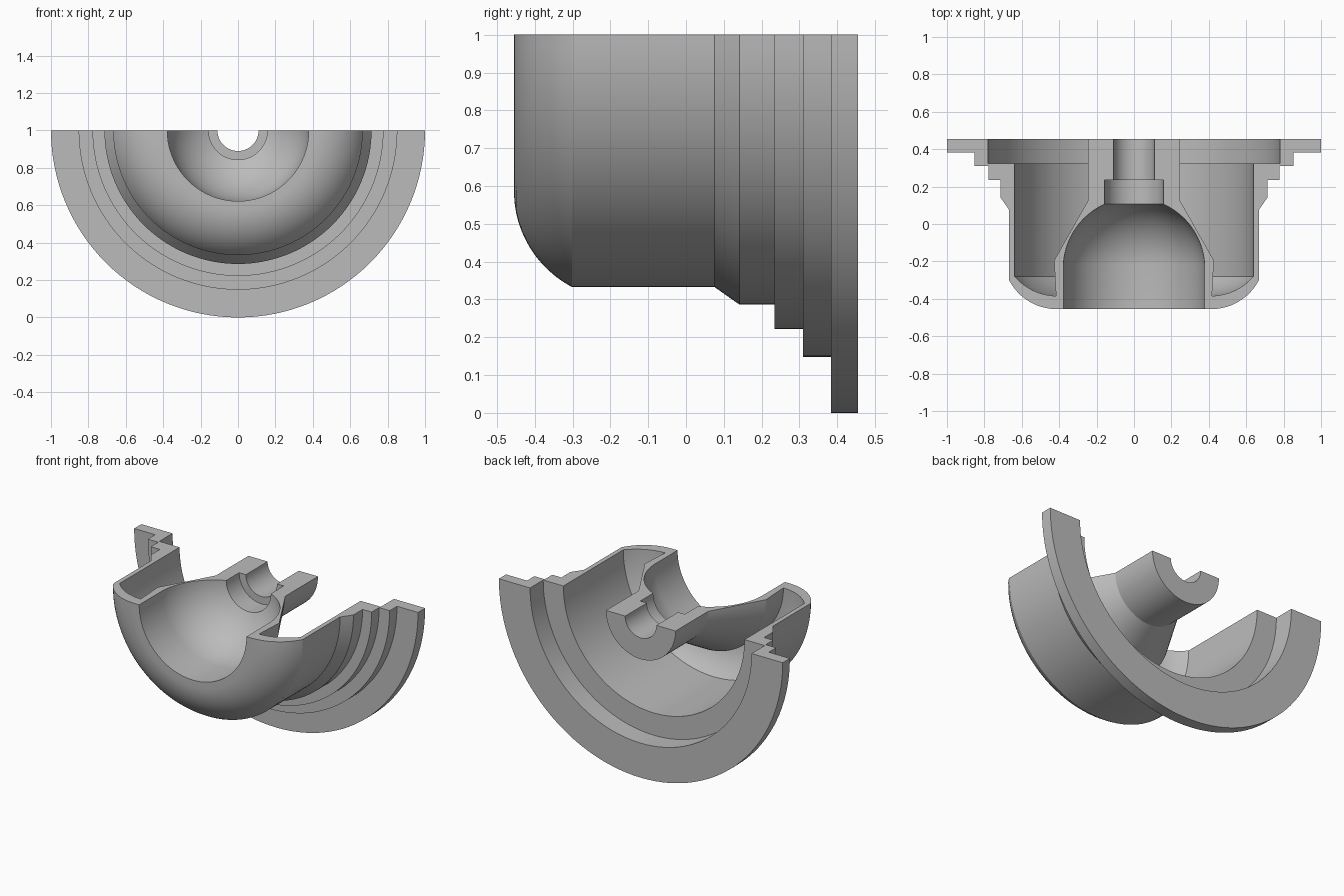
import bpy
import bmesh
from math import sin, cos, pi, atan2

old = bpy.data.objects.get("Cube")
if old:
    bpy.data.objects.remove(old, do_unlink=True)

SEGMENTS = 64
AXIS_Z = 1.0


def arc(centre, start, end, steps):
    """Points from start to end round centre, blending the two radii."""
    (cr, cy), pts = centre, []
    a, b = [atan2(p[1] - cy, p[0] - cr) for p in (start, end)]
    ra, rb = [((p[0] - cr) ** 2 + (p[1] - cy) ** 2) ** 0.5 for p in (start, end)]
    for i in range(steps + 1):
        t = i / steps
        ang, rad = a + (b - a) * t, ra + (rb - ra) * t
        pts.append((cr + rad * cos(ang), cy + rad * sin(ang)))
    return pts


def half_turn(name, profile, material):
    """Sweep a closed (radius, y) section through the lower half turn."""
    bm = bmesh.new()
    rings = []
    for i in range(SEGMENTS + 1):
        a = pi * i / SEGMENTS
        rings.append([bm.verts.new((r * cos(a), y, AXIS_Z - r * sin(a)))
                      for r, y in profile])
    n = len(profile)
    for p, q in zip(rings, rings[1:]):
        for j in range(n):
            k = (j + 1) % n
            bm.faces.new((p[j], p[k], q[k], q[j]))
    # Flat cut faces
    bm.faces.new(rings[0])
    bm.faces.new(rings[-1][::-1])
    bmesh.ops.recalc_face_normals(bm, faces=bm.faces)
    mesh = bpy.data.meshes.new(name)
    bm.to_mesh(mesh)
    bm.free()
    mesh.materials.append(material)
    obj = bpy.data.objects.new(name, mesh)
    bpy.context.collection.objects.link(obj)
    bpy.ops.object.select_all(action="DESELECT")
    obj.select_set(True)
    bpy.context.view_layer.objects.active = obj
    bpy.ops.object.shade_smooth_by_angle(angle=pi / 7)
    return obj


grey = bpy.data.materials.new("plain grey")
grey.use_nodes = True
grey.diffuse_color = (0.5, 0.5, 0.5, 1)
grey.node_tree.nodes["Principled BSDF"].inputs["Base Color"].default_value = (0.5, 0.5, 0.5, 1)

# Stepped flange and outer wall
flange = [(0.78, 0.455), (1.0, 0.455), (1.0, 0.383), (0.852, 0.383),
          (0.852, 0.309), (0.778, 0.309), (0.778, 0.234), (0.714, 0.234),
          (0.714, 0.142), (0.667, 0.075)]
# Rounded rim at the front
rim = arc((0.41, -0.17), (0.667, -0.302), (0.42, -0.455), 12)
# Domed bowl, counterbore and through bore
bowl = [(0.378, -0.455)] + arc((0, -0.234), (0.378, -0.22), (0.157, 0.106), 14)
bore = [(0.157, 0.236), (0.11, 0.236), (0.11, 0.455)]
# Hub, cone and annular pocket behind the bowl
hub = [(0.245, 0.455), (0.245, 0.127), (0.427, -0.195)]
pocket = arc((0.42, -0.08), (0.417, -0.385), (0.638, -0.28), 8)
seat = [(0.638, 0.323), (0.78, 0.323)]

half_turn("sectioned_housing", flange + rim + bowl + bore + hub + pocket + seat, grey)
